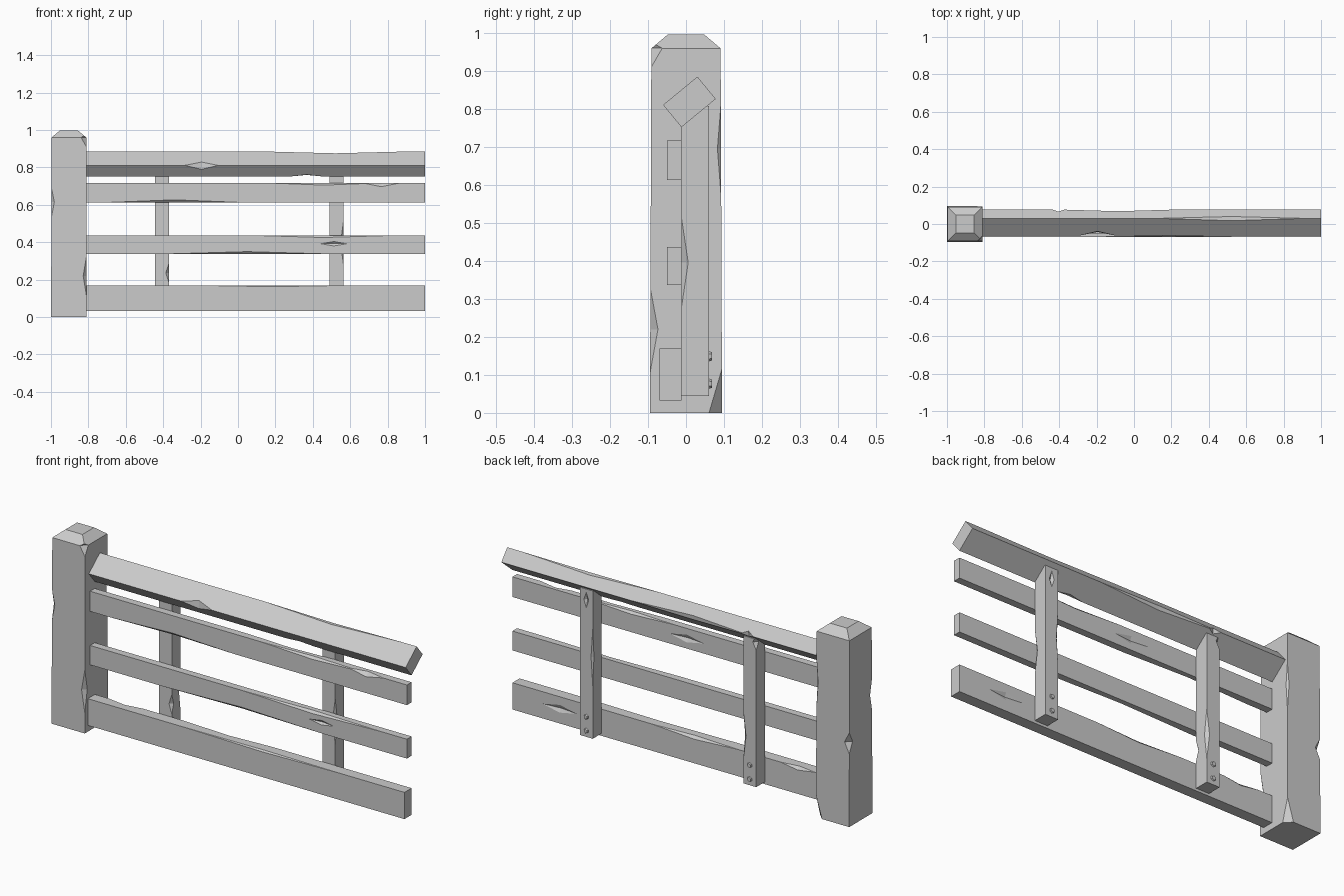
import bpy, bmesh
from math import radians
from mathutils import Vector, Matrix

cube = bpy.data.objects.get("Cube")
if cube:
    bpy.data.objects.remove(cube, do_unlink=True)

grey = bpy.data.materials.new("weathered grey")
grey.use_nodes = True
grey.diffuse_color = (0.6, 0.6, 0.6, 1)
grey.node_tree.nodes["Principled BSDF"].inputs["Base Color"].default_value = (0.6, 0.6, 0.6, 1)


def finish(name, bm, matrix):
    """Turn a bmesh into a flat-shaded grey object."""
    bmesh.ops.recalc_face_normals(bm, faces=bm.faces)
    mesh = bpy.data.meshes.new(name)
    bm.to_mesh(mesh)
    bm.free()
    mesh.materials.append(grey)
    ob = bpy.data.objects.new(name, mesh)
    ob.matrix_world = matrix
    bpy.context.collection.objects.link(ob)
    return ob


def box(size):
    bm = bmesh.new()
    bmesh.ops.create_cube(bm, size=1)
    bmesh.ops.scale(bm, vec=size, verts=bm.verts)
    return bm


def chip(ob, size, chips):
    """Carve diamond nicks; each is (position in half sizes, radii)."""
    for spot, radii in chips:
        bm = bmesh.new()
        centre = Vector([s * f * 0.501 for s, f in zip(size, spot)])
        for axis in range(3):
            for sign in (-1, 1):
                tip = Vector((0, 0, 0))
                tip[axis] = sign * radii[axis]
                bm.verts.new(centre + tip)
        bmesh.ops.convex_hull(bm, input=bm.verts)
        cutter = finish("chip_cutter", bm, ob.matrix_world)
        cutter.hide_render = True
        mod = ob.modifiers.new("chip", "BOOLEAN")
        mod.operation, mod.solver, mod.object = "DIFFERENCE", "EXACT", cutter
        bpy.context.view_layer.objects.active = ob
        bpy.ops.object.modifier_apply(modifier=mod.name)
        bpy.data.objects.remove(cutter, do_unlink=True)


def beam(name, low, high, chips, tilt=0):
    low, high = Vector(low), Vector(high)
    size = high - low
    matrix = Matrix.Translation((low + high) / 2) @ Matrix.Rotation(tilt, 4, "X")
    ob = finish(name, box(size), matrix)
    chip(ob, size, chips)


# Gate post with a bevelled cap and battered corners
size = Vector((0.19, 0.19, 0.96))
bm = box(size)
top = max(bm.faces, key=lambda f: f.calc_center_median().z)
bmesh.ops.scale(bm, vec=(0.98, 0.96, 1), verts=top.verts)
cap = bmesh.ops.extrude_face_region(bm, geom=[top])["geom"]
cap = [g for g in cap if isinstance(g, bmesh.types.BMVert)]
bmesh.ops.translate(bm, vec=(0, 0, 0.037), verts=cap)
bmesh.ops.scale(bm, vec=(0.52, 0.52, 1), verts=cap)
bmesh.ops.delete(bm, geom=[top], context="FACES_ONLY")
post = finish("gate_post", bm, Matrix.Translation((-0.904, 0, 0.48)))
chip(post, size, [
    ((1, -1, -0.54), (0.02, 0.022, 0.12)),
    ((-1, -1, 0.28), (0.02, 0.02, 0.1)),
    ((1, 1, 0.45), (0.014, 0.014, 0.18)),
    ((-1, 1, -0.1), (0.03, 0.03, 0.06)),
    ((1, 1, -1), (0.035, 0.035, 0.12)),
    ((1, -1, 1), (0.035, 0.035, 0.06)),
])

# Tilted top rail
beam("top_rail", (-0.81, -0.0495, 0.781), (1, 0.0675, 0.857), [
    ((-0.32, -1, 1), (0.09, 0.028, 0.028)),
    ((0.3, -1, -1), (0.08, 0.012, 0.012)),
    ((0.47, 1, 1), (0.4, 0.016, 0.016)),
    ((-0.2, 1, -1), (0.35, 0.016, 0.016)),
    ((-0.55, 1, -1), (0.035, 0.02, 0.02)),
], radians(39.5))

# Horizontal rails, worn along their edges
beam("upper_rail", (-0.81, -0.05, 0.613), (1, -0.012, 0.717), [
    ((-0.48, -1, -1), (0.36, 0.014, 0.014)),
    ((0.4, -1, 1), (0.3, 0.012, 0.012)),
    ((0.74, -1, 1), (0.1, 0.02, 0.02)),
    ((-0.1, 1, 0), (0.1, 0.01, 0.02)),
    ((0.25, 1, 1), (0.25, 0.012, 0.012)),
])
beam("middle_rail", (-0.81, -0.05, 0.337), (1, -0.012, 0.437), [
    ((-0.05, -1, -1), (0.45, 0.013, 0.013)),
    ((0.4, -1, 1), (0.4, 0.012, 0.012)),
    ((0.46, -1, 0.1), (0.07, 0.01, 0.012)),
])
beam("bottom_rail", (-0.81, -0.07, 0.032), (1, -0.012, 0.17), [
    ((0.1, -1, 1), (0.45, 0.008, 0.008)),
    ((0.7, 1, 0.1), (0.1, 0.01, 0.02)),
    ((-0.15, 1, 1), (0.25, 0.014, 0.014)),
    ((-0.8, 1, 1), (0.1, 0.015, 0.015)),
])

# Uprights behind the rails, each with two bolts
nicks = {
    "right": (-0.407, [((1, -1, -0.5), (0.016, 0.016, 0.05)),
                       ((1, 1, -0.35), (0.016, 0.016, 0.13)),
                       ((-1, 1, 0.95), (0.02, 0.02, 0.04))]),
    "left": (0.527, [((1, -1, -0.08), (0.016, 0.018, 0.12)),
                     ((0, 1, 0.85), (0.014, 0.012, 0.04)),
                     ((-1, 1, 0.1), (0.01, 0.01, 0.15))]),
}
for side, (x, chips) in nicks.items():
    beam(side + "_upright", (x - 0.037, -0.012, 0.045), (x + 0.037, 0.061, 0.808), chips)
    for level, z in (("lower", 0.077), ("upper", 0.149)):
        bm = bmesh.new()
        bmesh.ops.create_cone(bm, cap_ends=True, segments=6, radius1=0.015,
                              radius2=0.011, depth=0.012)
        finish(f"{side}_{level}_bolt", bm,
               Matrix.Translation((x, 0.062, z)) @ Matrix.Rotation(radians(-90), 4, "X"))
